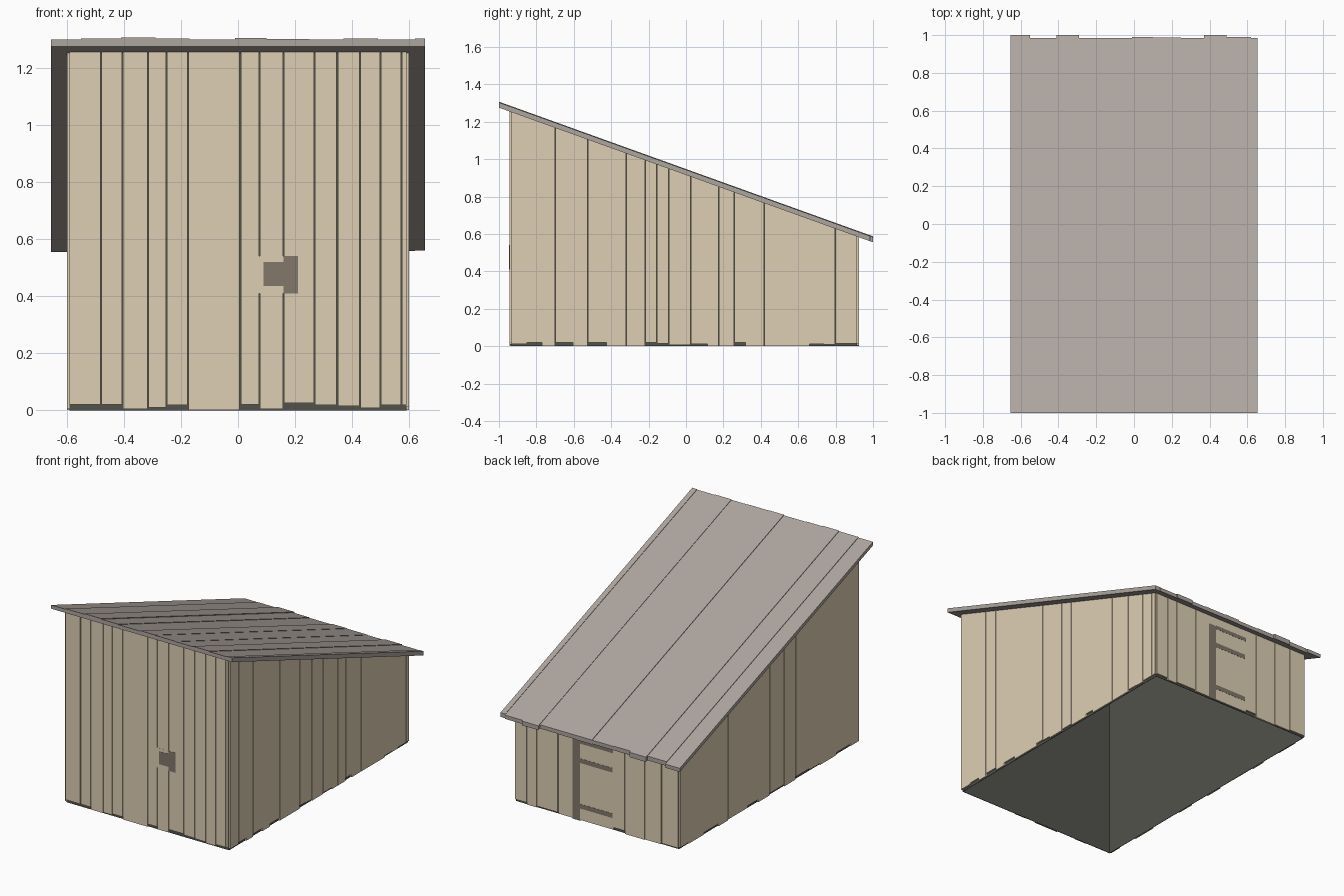
import bpy, bmesh

cube = bpy.data.objects.get("Cube")
if cube:
    bpy.data.objects.remove(cube, do_unlink=True)


def material(name, rgb):
    lin = [((c / 255 + 0.055) / 1.055) ** 2.4 for c in rgb] + [1]
    m = bpy.data.materials.new(name)
    m.use_nodes = True
    m.diffuse_color = lin
    m.node_tree.nodes["Principled BSDF"].inputs["Base Color"].default_value = lin
    return m


TAN = material("pale wood", (222, 207, 181))
BROWN = material("brown wood", (130, 119, 107))
GREY = material("weathered roof wood", (174, 166, 160))
DARK = material("dark lining", (82, 82, 76))

HX = 0.59            # lining half width
FRONT, BACK = -0.935, 0.915
SKIN = 0.01          # plank thickness
THIN = 0.003         # lining thickness


def eave(y):
    """Height of the roof underside."""
    return 1.275 - 0.36 * (y + 1)


def make(name, mat, boxes):
    """Join boxes (x0, x1, y0, y1, bottom, top); bottom and top are functions of y."""
    bm = bmesh.new()
    for x0, x1, y0, y1, lo, hi in boxes:
        for v in bmesh.ops.create_cube(bm, size=1)["verts"]:
            y = y1 if v.co.y > 0 else y0
            z = (hi if v.co.z > 0 else lo)(y)
            v.co = (x1 if v.co.x > 0 else x0, y, z)
    mesh = bpy.data.meshes.new(name)
    bm.to_mesh(mesh)
    bm.free()
    mesh.materials.append(mat)
    obj = bpy.data.objects.new(name, mesh)
    bpy.context.collection.objects.link(obj)


def flat(z):
    return lambda y: z


def above(d):
    return lambda y: eave(y) + d


def spans(edges, gap):
    """Plank intervals, with half a joint taken off at every inner edge."""
    last = len(edges) - 2
    for i in range(last + 1):
        yield (edges[i] + (gap if i else 0), edges[i + 1] - (gap if i < last else 0))


def end_wall(name, edges, drops, y0, y1):
    make(name, TAN, [(a, b, y0, y1, flat(d / 1000), eave)
                     for (a, b), d in zip(spans(edges, .002), drops)])


def side_wall(name, edges, drops, x0, x1):
    make(name, TAN, [(x0, x1, a, b, flat(d / 1000), eave)
                     for (a, b), d in zip(spans(edges, .001), drops)])


# Thin dark lining behind the planks; the shed is hollow and open below
make("wall_lining", DARK, [
    (-HX, HX, FRONT, FRONT + THIN, flat(0), eave),
    (-HX, HX, BACK - THIN, BACK, flat(0), eave),
    (-HX, -HX + THIN, FRONT + THIN, BACK - THIN, flat(0), eave),
    (HX - THIN, HX, FRONT + THIN, BACK - THIN, flat(0), eave)])

# Front planks
end_wall("front_planks",
         [-HX, -.48, -.405, -.315, -.25, -.175, .008, .075, .16, .268, .348, .428, .5, .573, HX],
         [20, 20, 5, 10, 18, 2, 20, 5, 25, 18, 15, 8, 18, 18],
         FRONT - SKIN, FRONT)

# Back planks on either side of the door
end_wall("back_planks_left", [.176, .28, .435, .505, HX], [5, 12, 3, 15], BACK, BACK + SKIN)
end_wall("back_planks_right", [-HX, -.47, -.35, -.205, -.12], [10, 3, 0, 20], BACK, BACK + SKIN)

# Side planks
side_wall("left_planks",
          [FRONT, -.85, -.77, -.7, -.604, -.525, -.425, -.32, -.217, -.157, -.093, .025, .115,
           .175, .258, .318, .418, .508, .66, .738, .798, .885, BACK],
          [12, 20, 2, 20, 2, 20, 2, 2, 20, 15, 5, 12, 2, 2, 20, 2, 2, 2, 12, 8, 15, 15],
          HX, HX + SKIN)
side_wall("right_planks",
          [FRONT, -.85, -.7, -.53, -.42, -.28, -.16, -.01, .11, .22, .42, .52, .67, .83, BACK],
          [5, 18, 2, 12, 20, 3, 15, 2, 20, 8, 2, 18, 5, 12],
          -HX - SKIN, -HX)

# Touching roof boards with uneven heights and lengths
roof_edges = [-.655, -.55, -.41, -.29, -.17, -.01, .1, .25, .37, .49, .62, .655]
lift = [24, 28, 32, 28, 25, 29, 27, 25, 28, 25, 28]
reach = [15, 0, 15, 0, 0, 4, 2, 0, 15, 5, 0]
make("roof_boards", GREY, [(a, b, -1, .985 + r / 1000, eave, above(h / 1000))
                           for (a, b), h, r in zip(spans(roof_edges, 0), lift, reach)])

# Back door with frame and braces
make("back_door", TAN, [(-.12, .12, BACK, BACK + .009, flat(.005), eave)])
make("door_post", BROWN, [(.12, .176, BACK, BACK + SKIN, flat(0), flat(.525))])
make("above_post", TAN, [(.12, .176, BACK, BACK + SKIN, flat(.525), eave)])
make("door_lintel", BROWN, [(-.12, .12, BACK, BACK + SKIN, flat(.505), flat(.53))])
make("door_braces", BROWN, [(-.115, .12, BACK, BACK + SKIN, flat(z), flat(z + .03))
                            for z in (.08, .378)])

# Front latch on a small backing board, almost flush with the planks
face = FRONT - SKIN
make("latch_board", TAN, [(.065, .165, face - .0006, face + .004, flat(.41), flat(.54))])
make("latch", BROWN, [(.09, .16, face - .0015, face, flat(.435), flat(.52)),
                      (.16, .21, face - .0015, face, flat(.41), flat(.54))])
